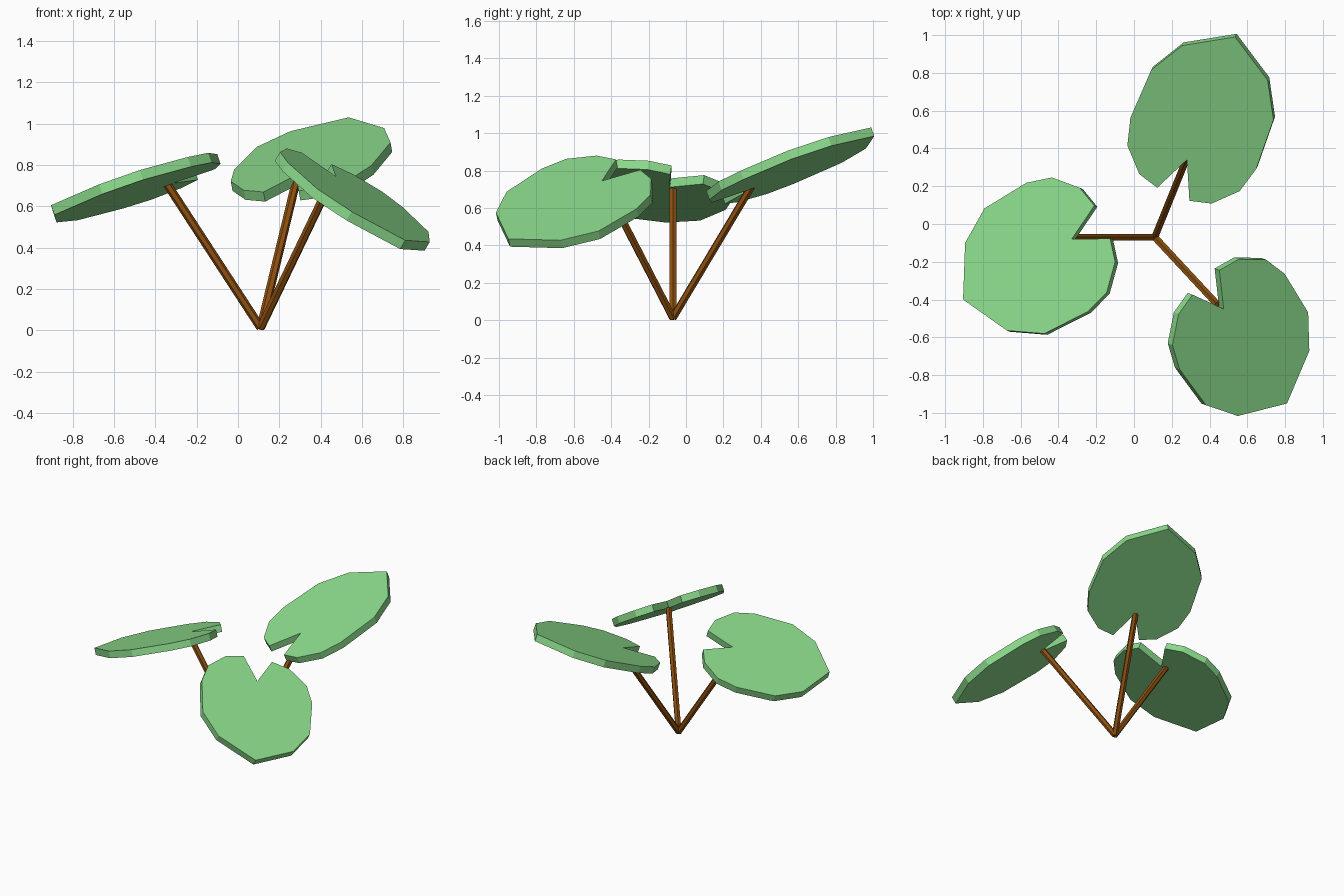
import bpy, bmesh
from mathutils import Vector

if "Cube" in bpy.data.objects:
    bpy.data.objects.remove(bpy.data.objects["Cube"])


def material(name, color):
    m = bpy.data.materials.new(name)
    m.diffuse_color = (*color, 1)
    m.use_nodes = True
    m.node_tree.nodes["Principled BSDF"].inputs["Base Color"].default_value = m.diffuse_color
    return m


LEAF = material("leaf_green", (0.26, 0.70, 0.26))
STEM = material("stem_brown", (0.27, 0.08, 0.005))
BASE = Vector((0.11, -0.07, 0.012))
THICK = 0.05

# half outline of a leaf: (along the midrib from the notch, sideways)
HALF = [(-.19, .10), (-.16, .225), (-.047, .349), (.09, .391),
        (.357, .38), (.533, .266)]
TIP = 0.676
OUTLINE = ([(0, 0)] + [(u, -v) for u, v in HALF] + [(TIP, 0)]
           + HALF[::-1])


def finish(bm, name, mat):
    bmesh.ops.recalc_face_normals(bm, faces=bm.faces)
    me = bpy.data.meshes.new(name)
    bm.to_mesh(me)
    bm.free()
    me.materials.append(mat)
    ob = bpy.data.objects.new(name, me)
    bpy.context.collection.objects.link(ob)


# leaf: notched flat pad lying in a tilted plane
def leaf(name, notch, tip, width):
    axis, slope = tip - notch[0], notch[1]
    normal = Vector((-slope[0], -slope[1], 1)).normalized()
    along = axis / TIP
    side = normal.cross(along).normalized() * width
    bm = bmesh.new()
    top = [bm.verts.new(notch[0] + along * u + side * v) for u, v in OUTLINE]
    low = [bm.verts.new(p.co - normal * THICK) for p in top]
    bm.faces.new(top)
    bm.faces.new(low[::-1])
    for i in range(len(top)):
        j = (i + 1) % len(top)
        bm.faces.new((top[i], low[i], low[j], top[j]))
    finish(bm, name, LEAF)


# stem: thin six-sided rod from the shared root
def stem(name, end):
    d = end - BASE
    bm = bmesh.new()
    bmesh.ops.create_cone(bm, cap_ends=True, segments=6, radius1=0.021,
                          radius2=0.021, depth=d.length)
    m = d.to_track_quat('Z', 'Y').to_matrix().to_4x4()
    m.translation = (BASE + end) / 2
    bm.transform(m)
    finish(bm, name, STEM)


# plane height z = a + b*x + c*y, notch xy, tip xy, width factor, stem end
PARTS = [
    ("left", (0.86, 0.34, -0.133), (-0.33, -0.08), (-0.905, -0.40), 1.0, (-0.345, -0.07, 0.71)),
    ("back", (0.578, 0.18, 0.36), (0.28, 0.34), (0.535, 0.99), 0.92, (0.28, 0.35, 0.715)),
    ("right", (1.126, -0.591, 0.223), (0.475, -0.45), (0.81, -0.95), 1.0, (0.445, -0.43, 0.71)),
]
for side_name, (a, b, c), n, t, w, end in PARTS:
    notch = Vector((*n, a + b * n[0] + c * n[1]))
    tip = Vector((*t, a + b * t[0] + c * t[1]))
    leaf("leaf_" + side_name, (notch, (b, c)), tip, w)
    stem("stem_" + side_name, Vector(end))
